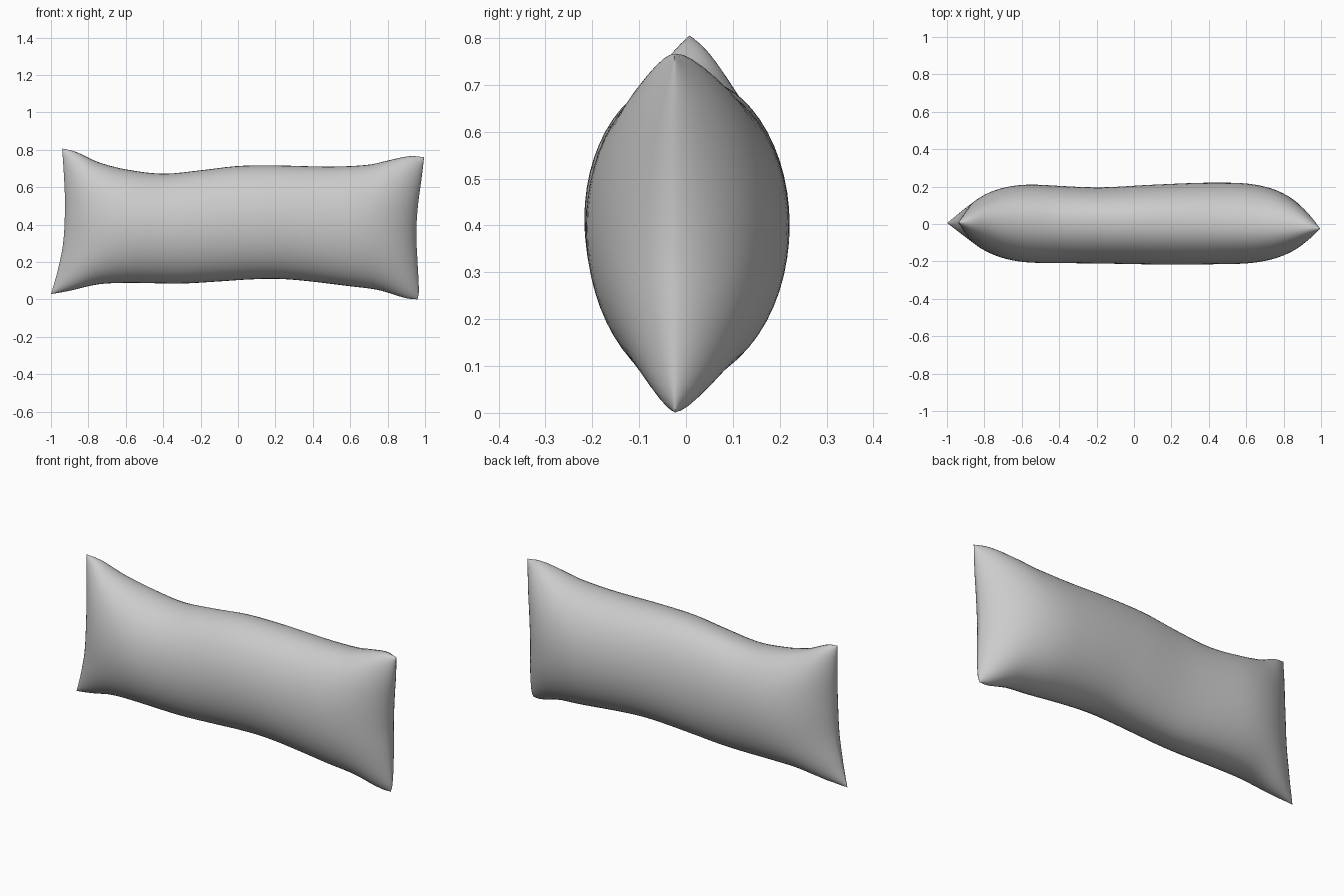
import bpy, bmesh, math

if "Cube" in bpy.data.objects:
    bpy.data.objects.remove(bpy.data.objects["Cube"])

# Seam outline read as (position along edge, offset)
TOP = [(-.94, .806), (-.87, .79), (-.75, .735), (-.6, .695), (-.4, .672), (-.2, .69), (0, .713),
       (.2, .716), (.5, .71), (.7, .72), (.8, .742), (.92, .766), (.995, .76)]
BOTTOM = [(-1, .028), (-.9, .046), (-.75, .08), (-.6, .088), (-.3, .085), (-.1, .096), (.05, .106),
          (.2, .11), (.35, .1), (.6, .07), (.75, .05), (.9, .006), (.96, 0)]
LEFT = [(.028, -1), (.15, -.965), (.3, -.935), (.5, -.925), (.65, -.93), (.806, -.94)]
RIGHT = [(0, .96), (.04, .967), (.2, .96), (.35, .953), (.5, .962), (.65, .982), (.76, .995)]
# Thickness of each face and seam drift along the length
BACK = [(-1, .21), (-.6, .213), (-.2, .196), (.1, .21), (.4, .221), (.7, .217), (1, .21)]
FRONT = [(-1, .2), (-.6, .207), (-.2, .211), (.2, .217), (.6, .213), (1, .21)]
SEAM = [(-1, .005), (-.6, .02), (0, .01), (.6, -.01), (1, -.025)]


def curve(pts, x):
    """Smooth (Hermite) interpolation through the points."""
    n = len(pts)
    x = min(max(x, pts[0][0]), pts[-1][0])
    i = max(k for k in range(n - 1) if pts[k][0] <= x)

    def slope(k):
        a, b = pts[max(k - 1, 0)], pts[min(k + 1, n - 1)]
        return (b[1] - a[1]) / (b[0] - a[0])
    (x0, y0), (x1, y1) = pts[i], pts[i + 1]
    h = x1 - x0
    t = (x - x0) / h
    return ((2*t**3 - 3*t*t + 1) * y0 + (t**3 - 2*t*t + t) * h * slope(i)
            + (3*t*t - 2*t**3) * y1 + (t**3 - t*t) * h * slope(i + 1))


def edge(pts, t):
    s = pts[0][0] + t * (pts[-1][0] - pts[0][0])
    return s, curve(pts, s)


def outline(u, v):
    """Blend the four edges into a filled patch."""
    bx, bz = edge(BOTTOM, u)
    tx, tz = edge(TOP, u)
    lz, lx = edge(LEFT, v)
    rz, rx = edge(RIGHT, v)
    corner = [(1-u)*(1-v)*BOTTOM[0][k] + u*(1-v)*BOTTOM[-1][k]
              + (1-u)*v*TOP[0][k] + u*v*TOP[-1][k] for k in (0, 1)]
    return ((1-v)*bx + v*tx + (1-u)*lx + u*rx - corner[0],
            (1-v)*bz + v*tz + (1-u)*lz + u*rz - corner[1])


def bulge(u, v):
    d = min(u, 1 - u) * 1.9
    along = (1 - max(0, 1 - d / .45) ** 2.5) ** .6
    across = max(0, 1 - (2*v - 1) ** 2) ** .47
    return along * across


# Pillow: two bulging faces sharing one seam
NU, NV = 64, 28
bm = bmesh.new()
sheets = []
for sign, depth in ((-1, FRONT), (1, BACK)):
    sheet = {}
    for i in range(NU + 1):
        for j in range(NV + 1):
            rim = i in (0, NU) or j in (0, NV)
            if rim and sheets:
                sheet[i, j] = sheets[0][i, j]
                continue
            u = (1 - math.cos(math.pi * i / NU)) / 2
            v = (1 - math.cos(math.pi * j / NV)) / 2
            x, z = outline(u, v)
            b = 0 if rim else bulge(u, v)
            y = curve(SEAM, x) * (1 - b) + sign * curve(depth, x) * b
            sheet[i, j] = bm.verts.new((x, y, z))
    sheets.append(sheet)
    for i in range(NU):
        for j in range(NV):
            quad = [sheet[i, j], sheet[i+1, j], sheet[i+1, j+1], sheet[i, j+1]]
            bm.faces.new(quad if sign < 0 else quad[::-1])

mesh = bpy.data.meshes.new("pillow")
bm.to_mesh(mesh)
bm.free()
pillow = bpy.data.objects.new("pillow", mesh)
bpy.context.collection.objects.link(pillow)
bpy.context.view_layer.objects.active = pillow
pillow.select_set(True)
bpy.ops.object.shade_smooth_by_angle(angle=math.radians(50))
